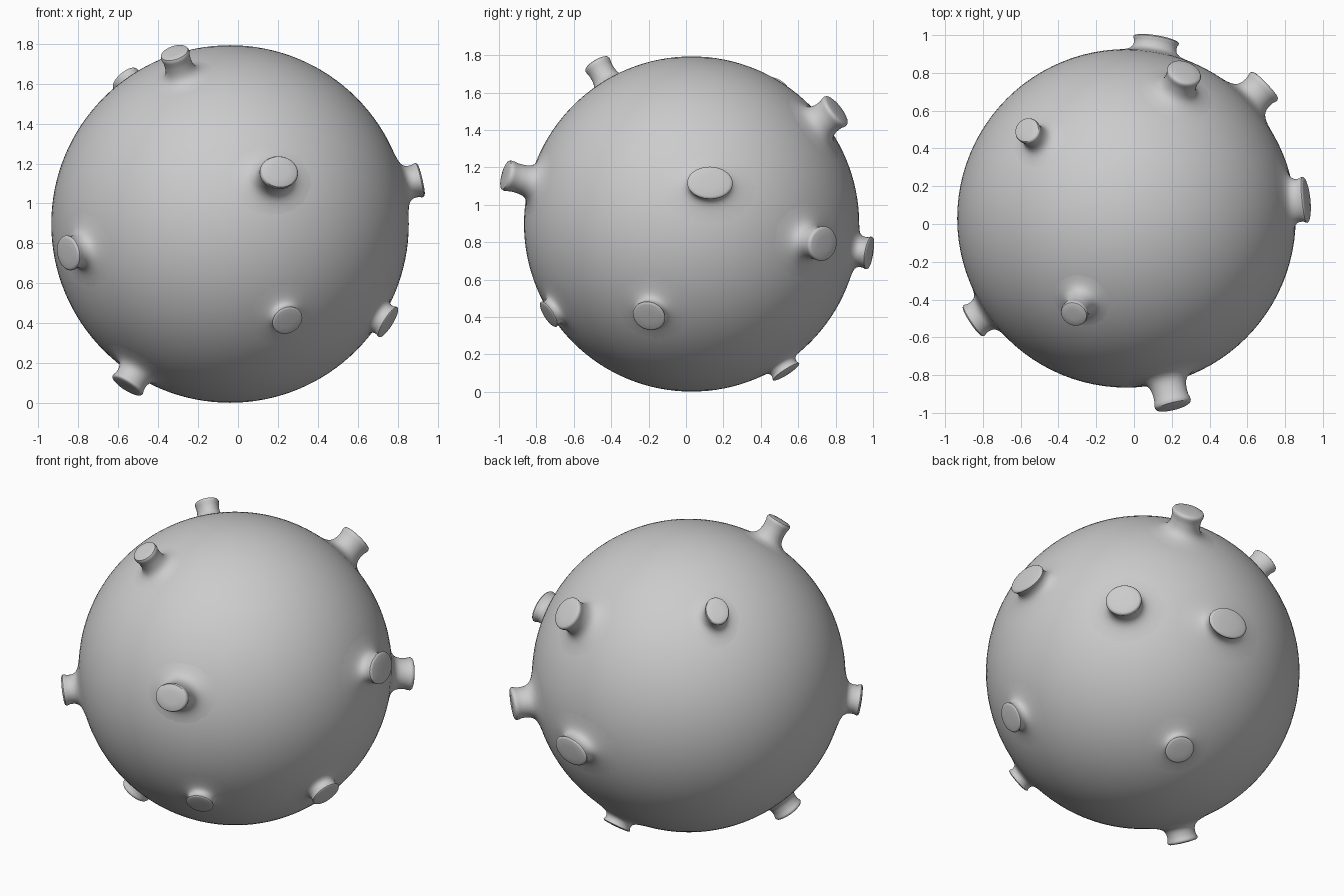
import bpy, bmesh, math
from mathutils import Vector

cube = bpy.data.objects.get("Cube")
if cube:
    bpy.data.objects.remove(cube, do_unlink=True)

CENTRE = Vector((-0.04, 0.03, 0.897))
RADIUS = 0.896
SIDES = 48

grey = bpy.data.materials.new("plain grey")
grey.use_nodes = True
grey.diffuse_color = (0.6, 0.6, 0.6, 1)
grey.node_tree.nodes["Principled BSDF"].inputs["Base Color"].default_value = (0.6, 0.6, 0.6, 1)


def finish(name, bm):
    mesh = bpy.data.meshes.new(name)
    bmesh.ops.recalc_face_normals(bm, faces=bm.faces)
    bm.to_mesh(mesh)
    bm.free()
    mesh.materials.append(grey)
    obj = bpy.data.objects.new(name, mesh)
    bpy.context.collection.objects.link(obj)
    bpy.ops.object.select_all(action='DESELECT')
    obj.select_set(True)
    bpy.context.view_layer.objects.active = obj
    bpy.ops.object.shade_smooth_by_angle(angle=math.radians(40))
    return obj


def bezier(points, steps):
    a, b, c, d = (Vector(p) for p in points)
    for i in range(steps + 1):
        t = i / steps
        u = 1 - t
        yield a * u**3 + b * 3 * u * u * t + c * 3 * u * t * t + d * t**3


# Stud profile: (share of stud radius, share of stud height)
PROFILE = list(bezier([(2.4, -0.01), (1.15, 0), (0.85, 0.12), (0.92, 0.72)], 14))
PROFILE += [Vector(p) for p in [(0.97, 0.84), (0.98, 0.92), (0.93, 0.98), (0.84, 1.0), (0.45, 1.01)]]


def stud(name, tip, half_width, half_height):
    """Flared stud that grows out of the ball towards its tip."""
    axis = Vector(tip) - CENTRE
    rise = axis.length - RADIUS
    axis.normalize()
    across = Vector((0, 0, 1)).cross(axis).normalized()
    up = axis.cross(across)
    bm = bmesh.new()
    rings = []
    for share, lift in PROFILE:
        ring = []
        for i in range(SIDES):
            a = math.tau * i / SIDES
            side = across * (math.cos(a) * half_width * share) + up * (math.sin(a) * half_height * share)
            out = math.sqrt(RADIUS**2 - side.length_squared) + lift * rise
            ring.append(bm.verts.new(CENTRE + side + axis * out))
        rings.append(ring)
    for low, high in zip(rings, rings[1:]):
        for i in range(SIDES):
            j = (i + 1) % SIDES
            bm.faces.new((low[i], low[j], high[j], high[i]))
    bm.faces.new(rings[-1])
    # Keep the normals facing outward on the open shell
    obj = finish(name, bm)
    if obj.data.polygons[-1].normal.dot(axis) < 0:
        obj.data.flip_normals()


# Ball
bm = bmesh.new()
bmesh.ops.create_uvsphere(bm, u_segments=96, v_segments=64, radius=RADIUS)
bmesh.ops.translate(bm, verts=bm.verts, vec=CENTRE)
finish("ball", bm)

# Studs: tip position, half width, half height
STUDS = {
    "front_long_stud": ((0.21, -0.97, 1.16), 0.1, 0.085),
    "front_low_stud": ((0.25, -0.74, 0.41), 0.08, 0.08),
    "front_right_stud": ((-0.86, -0.52, 0.75), 0.1, 0.09),
    "front_top_stud": ((-0.32, -0.48, 1.76), 0.075, 0.075),
    "right_bottom_stud": ((-0.56, -0.23, 0.08), 0.09, 0.09),
    "left_low_stud": ((0.76, -0.2, 0.4), 0.09, 0.09),
    "left_middle_stud": ((0.92, 0.13, 1.12), 0.125, 0.09),
    "back_left_stud": ((0.7, 0.74, 0.79), 0.105, 0.095),
    "back_middle_stud": ((0.12, 0.99, 0.74), 0.125, 0.09),
    "back_top_stud": ((0.27, 0.81, 1.51), 0.095, 0.1),
    "right_top_stud": ((-0.57, 0.5, 1.63), 0.07, 0.085),
    "back_bottom_stud": ((0.11, 0.54, 0.1), 0.085, 0.085),
}
for name, (tip, width, height) in STUDS.items():
    stud(name, tip, width, height)
